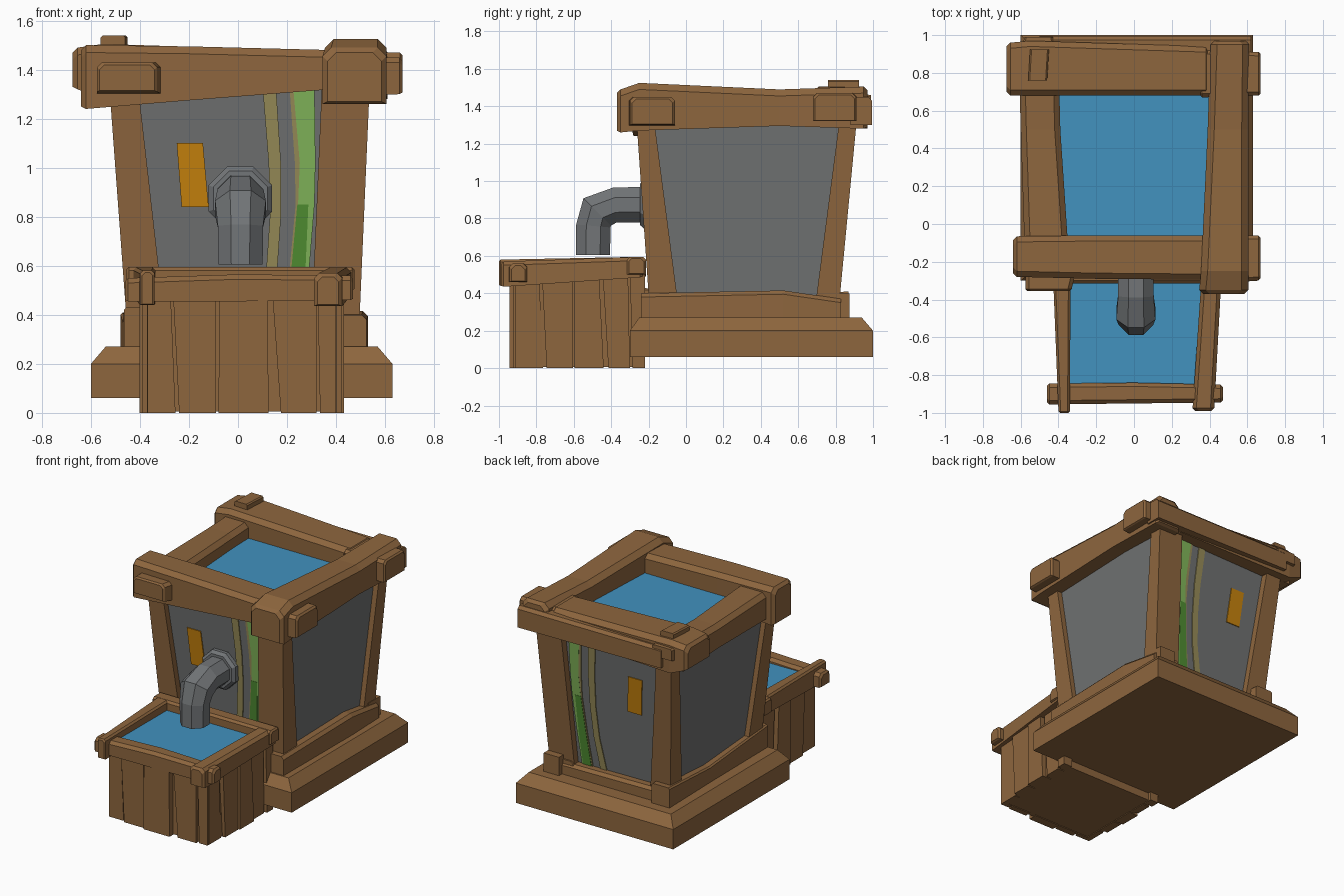
import bpy, bmesh, math
from mathutils import Vector


def material(name, r, g, b):
    m = bpy.data.materials.new(name)
    m.diffuse_color = (r, g, b, 1)
    return m


WOOD = material("brown wood", 0.27, 0.133, 0.048)
GREY = material("grey metal panel", 0.160, 0.166, 0.166)
PIPE = material("pipe grey", 0.17, 0.18, 0.188)
WATER = material("water blue", 0.054, 0.287, 0.52)
LIME = material("light green", 0.223, 0.468, 0.102)
GREEN = material("dark green", 0.08, 0.27, 0.032)
ORANGE = material("orange", 0.57, 0.225, 0.004)
OLIVE = material("olive", 0.31, 0.26, 0.098)


def loft(name, rings, mat):
    """Skin a list of equal point rings and cap both ends."""
    bm = bmesh.new()
    vs = [[bm.verts.new(p) for p in ring] for ring in rings]
    n = len(vs[0])
    for a, b in zip(vs, vs[1:]):
        for i in range(n):
            j = (i + 1) % n
            bm.faces.new((a[i], a[j], b[j], b[i]))
    bm.faces.new(vs[0][::-1])
    bm.faces.new(vs[-1])
    bmesh.ops.recalc_face_normals(bm, faces=bm.faces)
    me = bpy.data.meshes.new(name)
    bm.to_mesh(me)
    bm.free()
    me.materials.append(mat)
    ob = bpy.data.objects.new(name, me)
    bpy.context.collection.objects.link(ob)
    return ob


def beam(name, axis, stations, c=0.0, e=0.0, mat=WOOD):
    """Beam along an axis. Station: (t, u0, u1, v0, v1). c chamfers the top edges, e the ends."""
    st = list(stations)
    if e:
        for k, s in ((0, 1), (-1, -1)):
            t, u0, u1, v0, v1 = st[k]
            full = (t + s * e, u0, u1, v0, v1)
            tip = (t, u0 + e, u1 - e, v0 + e * 0.5, v1 - e)
            st = [tip, full] + st[1:] if k == 0 else st[:-1] + [full, tip]
    put = {"x": lambda t, u, v: (t, u, v),
           "y": lambda t, u, v: (u, t, v),
           "z": lambda t, u, v: (u, v, t)}[axis]
    rings = []
    for t, u0, u1, v0, v1 in st:
        if c:
            prof = [(u0, v0), (u1, v0), (u1, v1 - c), (u1 - c, v1), (u0 + c, v1), (u0, v1 - c)]
        else:
            prof = [(u0, v0), (u1, v0), (u1, v1), (u0, v1)]
        rings.append([put(t, u, v) for u, v in prof])
    return loft(name, rings, mat)


# Base slab with sloped shoulder
beam("base_slab", "z", [(0.06, -0.60, 0.63, -0.30, 1.0), (0.20, -0.60, 0.63, -0.30, 1.0),
                        (0.27, -0.54, 0.57, -0.25, 0.94)])

# Plinth beams around the tank foot
beam("plinth_right", "y", [(-0.24, 0.30, 0.525, 0.2, 0.40), (0.52, 0.30, 0.53, 0.2, 0.415),
                           (0.83, 0.30, 0.52, 0.2, 0.37)], c=0.02)
beam("plinth_left", "y", [(-0.25, -0.465, -0.28, 0.2, 0.43), (0.4, -0.47, -0.28, 0.2, 0.38),
                          (0.87, -0.48, -0.34, 0.2, 0.41)], c=0.01)
beam("plinth_back", "x", [(-0.44, 0.65, 0.84, 0.2, 0.36), (0.45, 0.65, 0.84, 0.2, 0.35)], c=0.02)
beam("plinth_front", "x", [(-0.44, -0.21, 0.0, 0.2, 0.40), (0.50, -0.21, 0.0, 0.2, 0.40)], c=0.02)
beam("plinth_corner_block", "y", [(0.74, 0.38, 0.50, 0.2, 0.40), (0.875, 0.38, 0.50, 0.2, 0.40)])

# Flaring tank body
beam("tank_body", "z", [(0.25, -0.41, 0.455, -0.145, 0.765), (1.34, -0.49, 0.50, -0.225, 0.865)], mat=GREY)
beam("tank_water", "z", [(1.335, -0.46, 0.47, -0.20, 0.83), (1.35, -0.46, 0.47, -0.20, 0.83)], mat=WATER)

# Leaning corner posts
for label, yb, yt in (("front", (-0.19, -0.03), (-0.27, -0.18)), ("back", (0.68, 0.81), (0.83, 0.92))):
    beam(label + "_left_post", "z", [(0.25, -0.445, -0.285, *yb), (1.40, -0.53, -0.415, *yt)])
    beam(label + "_right_post", "z", [(0.25, 0.295, 0.49, *yb), (1.40, 0.345, 0.54, *yt)])


# Painted stripes on the front and back panels
def stripe(name, rows, mat, lift=0.004):
    for side, y0, y1, s in (("front", -0.145, -0.225, -1), ("back", 0.765, 0.865, 1)):
        st = []
        for z, x0, x1 in rows:
            y = y0 + (y1 - y0) * (z - 0.25) / 1.09 + s * lift
            st.append((z, x0, x1, y - 0.003, y + 0.003))
        beam(side + "_" + name, "z", st, mat=mat)


stripe("olive_stripe", [(0.34, 0.07, 0.12), (0.58, 0.115, 0.16), (0.80, 0.13, 0.175),
                        (1.02, 0.125, 0.175), (1.33, 0.10, 0.155)], OLIVE)
stripe("olive_edge", [(0.34, 0.18, 0.25), (0.58, 0.21, 0.25), (0.85, 0.235, 0.28),
                      (1.02, 0.232, 0.28), (1.33, 0.21, 0.25)], OLIVE, 0.003)
stripe("light_green_stripe", [(0.34, 0.20, 0.265), (0.58, 0.22, 0.29), (0.85, 0.245, 0.312),
                              (1.02, 0.252, 0.316), (1.33, 0.225, 0.312)], LIME)
stripe("dark_green_stripe", [(0.34, 0.19, 0.255), (0.58, 0.217, 0.275), (0.85, 0.242, 0.287)], GREEN, 0.006)
stripe("orange_patch", [(0.84, -0.23, -0.12), (1.10, -0.25, -0.143)], ORANGE)

# Top frame beams
beam("top_front_beam", "x", [(-0.64, -0.28, -0.065, 1.24, 1.50), (-0.2, -0.29, -0.06, 1.275, 1.495),
                             (0.40, -0.295, -0.06, 1.32, 1.48)], c=0.03, e=0.02)
beam("top_front_beam_end", "x", [(0.35, -0.32, -0.06, 1.29, 1.45), (0.67, -0.30, -0.06, 1.30, 1.45)], c=0.02, e=0.012)
beam("top_back_beam", "x", [(-0.675, 0.68, 0.96, 1.32, 1.49), (-0.55, 0.68, 0.97, 1.28, 1.505),
                            (0.40, 0.68, 0.94, 1.30, 1.475)], c=0.03, e=0.02)
beam("top_back_beam_end", "x", [(0.35, 0.67, 0.92, 1.32, 1.47), (0.67, 0.68, 0.91, 1.32, 1.47)], c=0.02, e=0.01)
beam("top_right_beam", "y", [(-0.37, 0.345, 0.605, 1.26, 1.49), (-0.25, 0.355, 0.605, 1.27, 1.525),
                             (0.50, 0.39, 0.605, 1.295, 1.49), (0.97, 0.405, 0.61, 1.28, 1.505)], c=0.035, e=0.02)
beam("top_left_beam", "y", [(-0.25, -0.575, -0.34, 1.27, 1.46), (0.50, -0.60, -0.39, 1.29, 1.45),
                            (0.90, -0.61, -0.40, 1.28, 1.46)], c=0.03)
beam("top_left_beam_front_end", "y", [(-0.355, -0.575, -0.33, 1.31, 1.43), (-0.25, -0.575, -0.31, 1.30, 1.43)],
     c=0.02, e=0.01)
beam("top_left_beam_back_end", "y", [(0.90, -0.60, -0.42, 1.37, 1.47), (0.99, -0.58, -0.43, 1.38, 1.46)], c=0.01)
beam("back_inner_rail", "x", [(-0.5, 0.88, 0.995, 1.31, 1.45), (0.62, 0.88, 0.995, 1.30, 1.45)], c=0.02)
beam("top_peg", "y", [(0.76, -0.56, -0.46, 1.46, 1.54), (0.925, -0.55, -0.45, 1.46, 1.54)], c=0.008)

# Trough core and water
beam("trough_core", "z", [(0.005, -0.37, 0.40, -0.905, -0.24), (0.51, -0.36, 0.39, -0.895, -0.25)])
beam("trough_water", "z", [(0.50, -0.365, 0.395, -0.90, -0.25), (0.53, -0.365, 0.395, -0.90, -0.25)], mat=WATER)

# Trough planks: (bottom start, bottom end, top start, top end, stick-out)
front_planks = [(-0.37, -0.255, -0.37, -0.275, 0.0), (-0.24, -0.09, -0.265, -0.09, 0.015),
                (-0.08, 0.125, -0.075, 0.12, 0.03), (0.175, 0.32, 0.14, 0.32, 0.01),
                (0.335, 0.40, 0.325, 0.40, 0.0)]
for i, (a, b, c, d, o) in enumerate(front_planks):
    y = -0.913 - o
    beam(f"trough_front_plank_{i + 1}", "z", [(0.0, a, b, y, -0.88), (0.49, c, d, y, -0.88)])
side_planks = [(-0.90, -0.765, -0.90, -0.785, 0.0), (-0.745, -0.605, -0.77, -0.605, 0.02),
               (-0.595, -0.44, -0.595, -0.465, 0.03), (-0.415, -0.30, -0.445, -0.31, 0.012),
               (-0.285, -0.22, -0.30, -0.22, 0.025)]
for i, (a, b, c, d, o) in enumerate(side_planks):
    beam(f"trough_right_plank_{i + 1}", "z", [(0.0, 0.36, 0.402 + o, a, b), (0.50, 0.36, 0.402 + o, c, d)])
    beam(f"trough_left_plank_{i + 1}", "z", [(0.0, -0.372 - o, -0.33, a, b), (0.50, -0.372 - o, -0.33, c, d)])

# Trough rim
beam("rim_front", "x", [(-0.46, -0.955, -0.845, 0.455, 0.55), (0.0, -0.95, -0.84, 0.455, 0.565),
                        (0.47, -0.945, -0.85, 0.46, 0.56)], c=0.02, e=0.012)
beam("rim_back", "x", [(-0.455, -0.315, -0.215, 0.49, 0.595), (0.475, -0.315, -0.215, 0.50, 0.595)], c=0.015, e=0.01)
beam("rim_left", "y", [(-1.0, -0.40, -0.34, 0.44, 0.58), (-0.23, -0.43, -0.335, 0.48, 0.595)], c=0.012, e=0.008)
beam("rim_right", "y", [(-0.99, 0.31, 0.425, 0.435, 0.57), (-0.23, 0.36, 0.465, 0.485, 0.595)], c=0.02, e=0.015)


# Octagonal spout pipe and its flange
def octagon(y, z, pitch, r, x=0.01):
    """Ring at (y, z); pitch 0 faces forward, 90 faces down."""
    p = math.radians(pitch)
    up = Vector((0, -math.sin(p), math.cos(p)))
    angles = [math.radians(22.5 + 45 * i) for i in range(8)]
    return [Vector((x, y, z)) + Vector((1, 0, 0)) * r * math.cos(a) + up * r * math.sin(a) for a in angles]


loft("spout_pipe", [octagon(-0.15, 0.875, 0, 0.102), octagon(-0.38, 0.872, 5, 0.102),
                    octagon(-0.475, 0.835, 45, 0.112), octagon(-0.495, 0.76, 85, 0.1),
                    octagon(-0.497, 0.605, 90, 0.098)], PIPE)
loft("pipe_flange", [octagon(-0.15, 0.875, 0, 0.14), octagon(-0.225, 0.875, 0, 0.14),
                     octagon(-0.245, 0.875, 0, 0.12)], PIPE)
